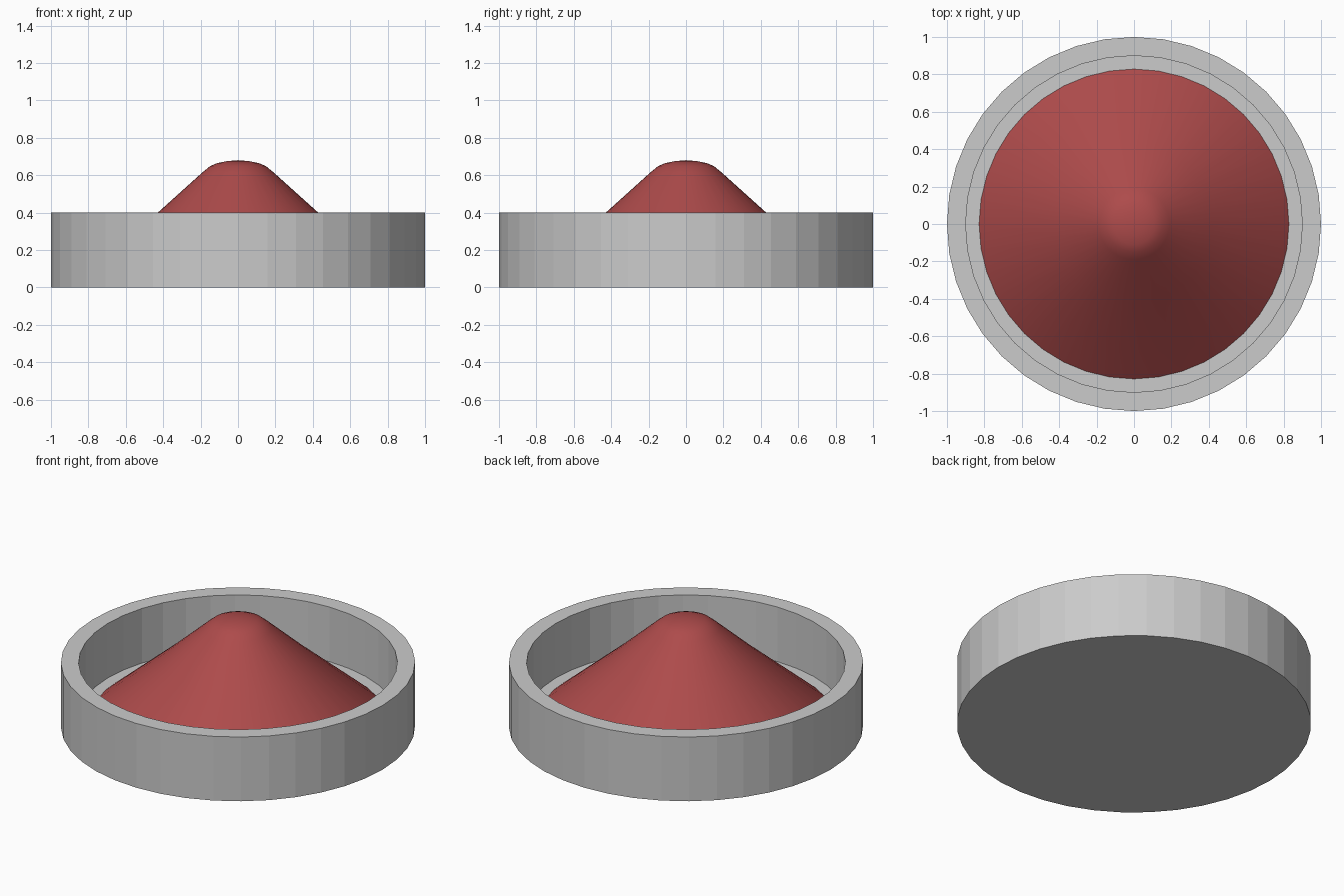
import bpy, bmesh
from math import cos, sin, tau

if "Cube" in bpy.data.objects:
    bpy.data.objects.remove(bpy.data.objects["Cube"])

SEGMENTS = 40


def lathe(name, profile, smooth=False):
    """Spin an (r, z) profile about z; points with r = 0 become poles."""
    bm = bmesh.new()
    rings = []
    for r, z in profile:
        if r == 0:
            rings.append([bm.verts.new((0, 0, z))] * SEGMENTS)
        else:
            rings.append([bm.verts.new((r * cos(tau * i / SEGMENTS), r * sin(tau * i / SEGMENTS), z))
                          for i in range(SEGMENTS)])
    for a, b in zip(rings, rings[1:]):
        for i in range(SEGMENTS):
            j = (i + 1) % SEGMENTS
            bm.faces.new(dict.fromkeys((a[i], a[j], b[j], b[i])))
    bmesh.ops.recalc_face_normals(bm, faces=bm.faces)
    mesh = bpy.data.meshes.new(name)
    bm.to_mesh(mesh)
    bm.free()
    obj = bpy.data.objects.new(name, mesh)
    bpy.context.collection.objects.link(obj)
    if smooth:
        bpy.ops.object.select_all(action='DESELECT')
        obj.select_set(True)
        bpy.context.view_layer.objects.active = obj
        bpy.ops.object.shade_smooth_by_angle(angle=0.7)
    return obj


# Shallow round dish with a thin floor
lathe("dish", [(0, 0), (1, 0), (1, 0.4), (0.9, 0.4), (0.9, 0.06), (0, 0.06)])

# Heaped powder with a rounded peak
heap = lathe("powder_heap", [(0, 0.05), (0.84, 0.05), (0.42, 0.408), (0.19, 0.615),
                             (0.15, 0.648), (0.11, 0.665), (0.06, 0.675), (0, 0.68)], smooth=True)
red = bpy.data.materials.new("red_powder")
red.diffuse_color = (0.42, 0.07, 0.07, 1)
red.use_nodes = True
red.node_tree.nodes["Principled BSDF"].inputs["Base Color"].default_value = red.diffuse_color
heap.data.materials.append(red)
